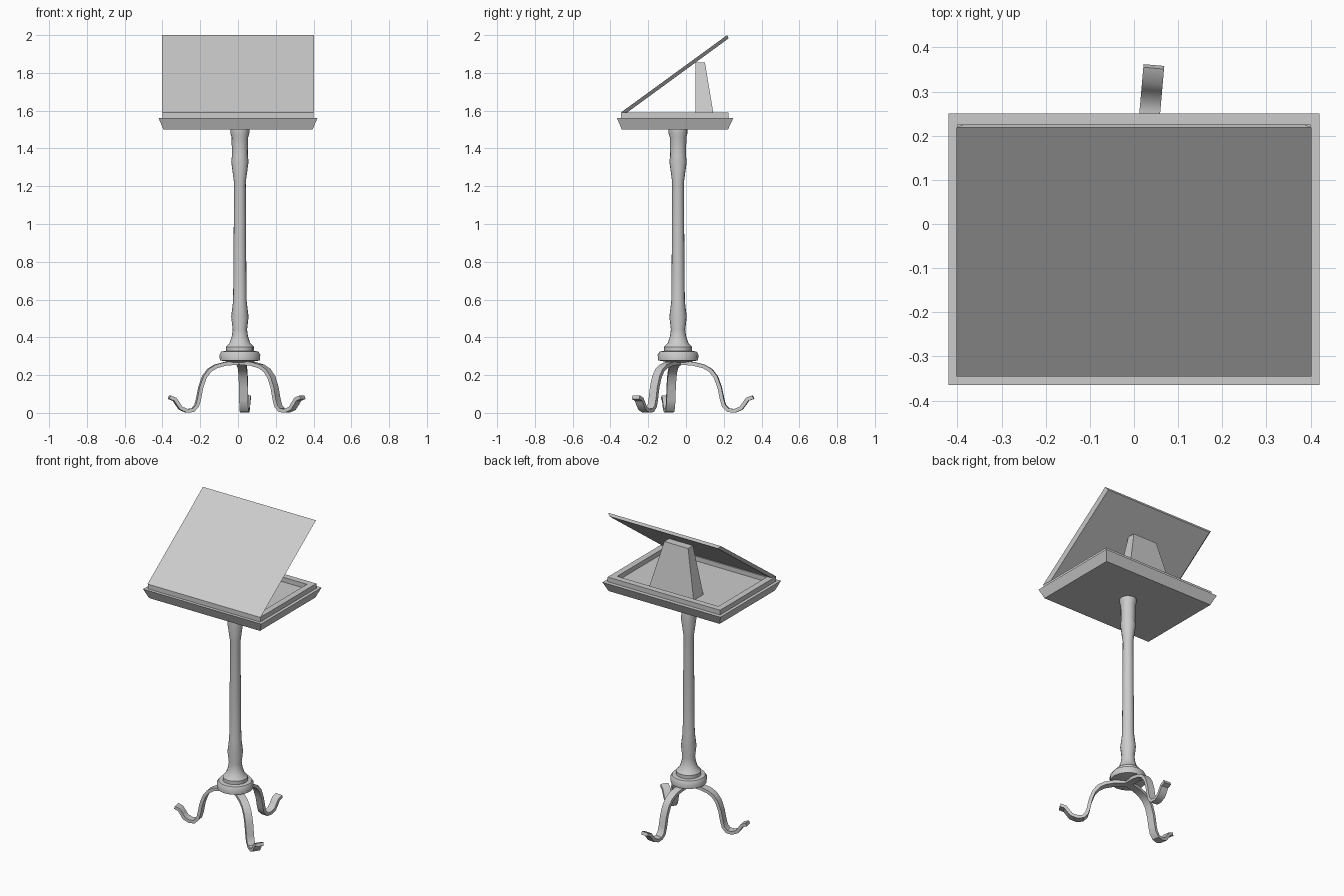
import bpy, bmesh, math
from mathutils import Vector

if "Cube" in bpy.data.objects:
    bpy.data.objects.remove(bpy.data.objects["Cube"])

CX, CY = 0.01, -0.042  # pedestal axis


def make(name, verts, faces, smooth=False):
    me = bpy.data.meshes.new(name)
    me.from_pydata(verts, [], faces)
    bm = bmesh.new()
    bm.from_mesh(me)
    bmesh.ops.recalc_face_normals(bm, faces=bm.faces)
    bm.to_mesh(me)
    bm.free()
    ob = bpy.data.objects.new(name, me)
    bpy.context.collection.objects.link(ob)
    if smooth:
        bpy.context.view_layer.objects.active = ob
        ob.select_set(True)
        bpy.ops.object.shade_smooth_by_angle(angle=math.radians(35))
        ob.select_set(False)
    return ob


def loft(name, rings, smooth=False, closed=False):
    """Skin equal-length rings; cap the ends, or join last ring to first."""
    n = len(rings[0])
    verts = [v for r in rings for v in r]
    faces = []
    count = len(rings)
    for i in range(count if closed else count - 1):
        a, b = i * n, (i + 1) % count * n
        for k in range(n):
            m = (k + 1) % n
            faces.append((a + k, a + m, b + m, b + k))
    if not closed:
        faces += [tuple(range(n)), tuple(range((count - 1) * n, count * n))]
    return make(name, verts, faces, smooth)


def rect(hx, y0, y1, z0, z1=None):
    z1 = z0 if z1 is None else z1
    return [(-hx, y0, z0), (hx, y0, z0), (hx, y1, z1), (-hx, y1, z1)]


# Tray with flared sides
loft("tray", [rect(0.395, -0.34, 0.222, 1.50), rect(0.42, -0.365, 0.25, 1.56)])

# Raised rim around the tray
o, i = (0.40, -0.345, 0.225), (0.36, -0.305, 0.185)
loft("tray_rim", [rect(*o, 1.555), rect(*o, 1.59), rect(*i, 1.59), rect(*i, 1.555)], closed=True)

# Sloping book board, chamfered behind
loft("book_board", [rect(0.402, -0.345, 0.218, 1.59, 2.0),
                    rect(0.385, -0.312, 0.226, 1.59, 1.983)])

# Tapered prop behind the board
loft("board_prop", [rect(0.16, 0.05, 0.15, 1.555), rect(0.085, 0.05, 0.10, 1.855)])

# Turned column
profile = [(0.05, 0.268), (0.106, 0.278), (0.108, 0.308), (0.098, 0.325), (0.074, 0.328),
           (0.074, 0.35), (0.055, 0.37), (0.043, 0.405), (0.038, 0.44), (0.046, 0.51),
           (0.036, 0.59), (0.034, 0.75), (0.031, 1.22), (0.046, 1.33), (0.042, 1.36),
           (0.044, 1.46), (0.05, 1.48), (0.05, 1.50)]
SIDES = 16
loft("column", [[(CX + r * math.cos(math.tau * k / SIDES), CY + r * math.sin(math.tau * k / SIDES), z)
                 for k in range(SIDES)] for r, z in profile], smooth=True)

# Three scrolled strap legs
path = [Vector(p) for p in [
    (0.0, 0.266), (0.08, 0.26), (0.135, 0.246), (0.17, 0.225), (0.197, 0.19), (0.217, 0.135),
    (0.23, 0.07), (0.24, 0.037), (0.262, 0.014), (0.295, 0.011), (0.328, 0.024),
    (0.347, 0.05), (0.362, 0.072), (0.392, 0.083)]]


def leg(name, degrees, reach):
    a = math.radians(degrees)
    out, side = Vector((math.cos(a), math.sin(a), 0)), Vector((-math.sin(a), math.cos(a), 0))
    rings = []
    for k, p in enumerate(path):
        t = (path[min(k + 1, len(path) - 1)] - path[max(k - 1, 0)]).normalized()
        nrm = Vector((-t.y, t.x)) * 0.01
        ring = []
        for s, w in ((1, -1), (1, 1), (-1, 1), (-1, -1)):
            q = p + nrm * s
            ring.append(Vector((CX, CY, max(q.y, 0))) + out * q.x * reach + side * 0.0235 * w)
        rings.append(ring)
    loft(name, rings, smooth=True)


leg("leg_back", 85, 1.02)
leg("leg_left", 190, 0.97)
leg("leg_right", -34, 1.02)
